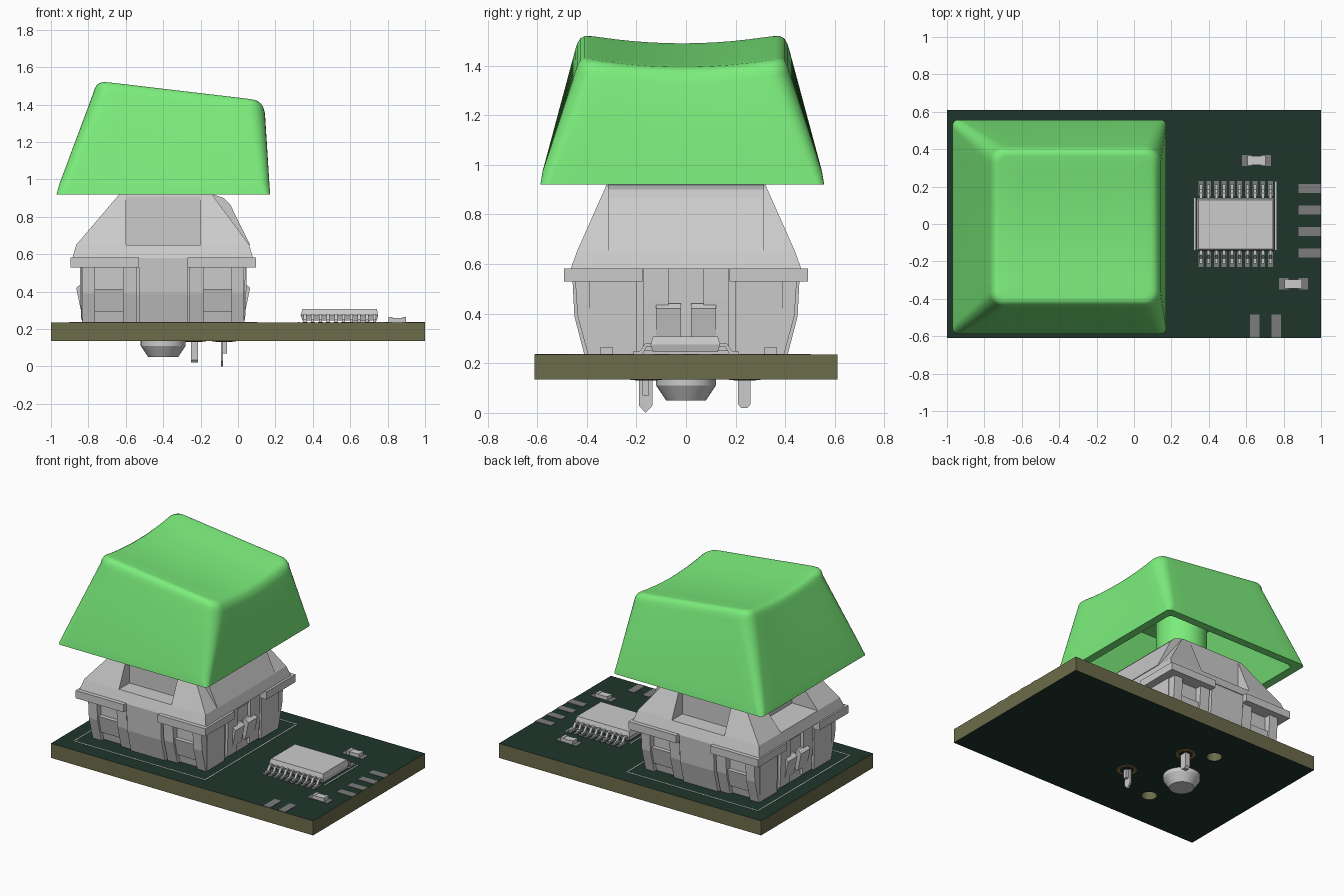
import bpy, bmesh, math

if "Cube" in bpy.data.objects:
    bpy.data.objects.remove(bpy.data.objects["Cube"])

CX = -0.4  # switch centre in x


def mat(name, c):
    m = bpy.data.materials.new(name)
    m.diffuse_color = (*c, 1)
    m.use_nodes = True
    m.node_tree.nodes["Principled BSDF"].inputs["Base Color"].default_value = m.diffuse_color
    return m


GREEN = mat("key_green", (0.2, 0.85, 0.2))
DARK = mat("board_mask", (0.013, 0.036, 0.024))
OLIVE = mat("board_edge", (0.15, 0.15, 0.07))
COPPER = mat("copper", (0.28, 0.17, 0.05))
WHITE = mat("print_white", (0.75, 0.75, 0.75))
PAD = mat("pad_grey", (0.2, 0.2, 0.2))


def finish(name, bm, material=None, smooth=None):
    bmesh.ops.recalc_face_normals(bm, faces=bm.faces)
    me = bpy.data.meshes.new(name)
    bm.to_mesh(me)
    bm.free()
    ob = bpy.data.objects.new(name, me)
    bpy.context.collection.objects.link(ob)
    if material:
        me.materials.append(material)
    if smooth:
        bpy.context.view_layer.objects.active = ob
        bpy.ops.object.select_all(action='DESELECT')
        ob.select_set(True)
        bpy.ops.object.shade_smooth_by_angle(angle=math.radians(smooth))
    return ob


def loft(bm, rings, close=True):
    vs = [[bm.verts.new(p) for p in r] for r in rings]
    n = len(vs[0])
    for a, b in zip(vs, vs[1:]):
        for i in range(n):
            j = (i + 1) % n
            bm.faces.new((a[i], a[j], b[j], b[i]))
    if close:
        bm.faces.new(vs[0][::-1])
        bm.faces.new(vs[-1])


def rect(x0, x1, y0, y1, z):
    return [(x0, y0, z), (x1, y0, z), (x1, y1, z), (x0, y1, z)]


def boxes(name, items, material=None):
    """Each item: x0, x1, y0, y1, z0, z1."""
    bm = bmesh.new()
    for x0, x1, y0, y1, z0, z1 in items:
        loft(bm, [rect(x0, x1, y0, y1, z0), rect(x0, x1, y0, y1, z1)])
    return finish(name, bm, material)


def stack(name, rings):
    bm = bmesh.new()
    loft(bm, [rect(*r) for r in rings])
    return finish(name, bm)


def prisms(name, items, axis):
    """Each item: profile of (u, z) points and a range along the axis."""
    bm = bmesh.new()
    for prof, a, b in items:
        place = (lambda u, z, t: (u, t, z)) if axis == 'Y' else (lambda u, z, t: (t, u, z))
        loft(bm, [[place(u, z, t) for u, z in prof] for t in (a, b)])
    return finish(name, bm)


def lathe(name, prof, x, y, material=None, n=32):
    bm = bmesh.new()
    loft(bm, [[(x + r * math.cos(k * math.tau / n), y + r * math.sin(k * math.tau / n), z)
               for k in range(n)] for r, z in prof])
    return finish(name, bm, material, 30)


def cut(ob, cutter):
    cutter.hide_render = True
    m = ob.modifiers.new("cut", 'BOOLEAN')
    m.operation, m.object, m.solver = 'DIFFERENCE', cutter, 'EXACT'
    bpy.context.view_layer.objects.active = ob
    bpy.ops.object.modifier_apply(modifier=m.name)
    bpy.data.objects.remove(cutter)


# circuit board with two open locating holes
board = boxes("circuit_board", [(-1, 1, -0.61, 0.61, 0.135, 0.235)], OLIVE)
for s in (-1, 1):
    cut(board, lathe("hole_cutter", [(0.05, 0), (0.05, 0.4)], CX, s * 0.325))
board.data.materials.append(DARK)
for f in board.data.polygons:
    f.material_index = 1 if abs(f.normal.z) > 0.5 else 0

# keycap: outer shell, dished top and hollow inside
def top_z(x, y):
    v = min(abs(y + 0.015) / 0.4, 1)
    return 1.526 - 0.118 * (x + 0.72) - 0.036 * (1 - v * v)


def cap_ring(x0, x1, y0, y1, r, z=None, drop=0):
    pts = []
    corners = [(x1 - r, y0 + r, -90), (x1 - r, y1 - r, 0), (x0 + r, y1 - r, 90), (x0 + r, y0 + r, 180)]
    arcs = [[(cx + r * math.cos(math.radians(a + 15 * k)), cy + r * math.sin(math.radians(a + 15 * k)))
             for k in range(7)] for cx, cy, a in corners]
    for i in range(4):
        p, q = arcs[i][-1], arcs[(i + 1) % 4][0]
        pts += arcs[i]
        pts += [(p[0] + (q[0] - p[0]) * k / 10, p[1] + (q[1] - p[1]) * k / 10) for k in range(1, 10)]
    return [(x, y, z if z is not None else top_z(x, y) - drop) for x, y in pts]


rings = [cap_ring(-0.45, -0.2, -0.12, 0.09, 0.02, 1.36),
         cap_ring(-0.7, 0.08, -0.37, 0.34, 0.05, 1.36),
         cap_ring(-0.91, 0.115, -0.53, 0.5, 0.03, 0.92),
         cap_ring(-0.97, 0.172, -0.587, 0.557, 0.03, 0.92),
         cap_ring(-0.955, 0.168, -0.578, 0.548, 0.05, 0.975),
         cap_ring(-0.773, 0.144, -0.447, 0.417, 0.085, drop=0.06)]
for ins, drop in ((0.008, 0.035), (0.02, 0.014), (0.036, 0.003), (0.055, 0)):
    rings.append(cap_ring(-0.773 + ins, 0.144 - ins, -0.447 + ins, 0.417 - ins, 0.075 - ins * 0.5, drop=drop))
for k in (0.75, 0.5, 0.25, 0.05):
    rings.append(cap_ring(-0.315 - 0.4 * k, -0.315 + 0.4 * k, -0.015 - 0.377 * k, -0.015 + 0.377 * k, 0.048 * k))
bm = bmesh.new()
loft(bm, rings)
finish("keycap", bm, GREEN, 35)
lathe("keycap_post", [(0.165, 0.94), (0.165, 1.4)], CX, 0, GREEN)

# upper switch housing: tapered, with recesses and a rounded right panel
upper = stack("upper_housing", [(-0.885, 0.08, -0.465, 0.465, 0.58), (-0.865, 0.06, -0.44, 0.44, 0.65),
                                (-0.635, -0.14, -0.32, 0.32, 0.92)])
for s in (-1, 1):
    lo, hi = sorted((s * 0.325, s * 0.6))
    cut(upper, boxes("front_recess_cutter", [(-0.6, -0.2, lo, hi, 0.65, 1)]))
cut(upper, boxes("side_recess_cutter", [(-1, -0.67, -0.2, 0.2, 0.65, 1)]))
prisms("upper_right_panel", [([(0.065, 0.65), (-0.02, 0.82), (-0.04, 0.865), (-0.075, 0.9), (-0.13, 0.918),
                               (-0.3, 0.918), (-0.3, 0.65)], -0.315, 0.315)], 'Y')
boxes("slider", [(-0.49, -0.31, -0.14, 0.14, 0.88, 0.97)])

# flange: core plus four corner plates, leaving clip notches
flange = [(-0.83, 0.03, -0.43, 0.43, 0.53, 0.585)]
for sx in (-1, 1):
    for sy in (-1, 1):
        x0, x1 = sorted((CX + sx * 0.13, CX + sx * 0.495))
        y0, y1 = sorted((sy * 0.175, sy * 0.492))
        flange.append((x0, x1, y0, y1, 0.53, 0.583))
boxes("flange", flange)

# lower switch housing with ribs, ledges and clips
stack("lower_housing", [(-0.82, 0.02, -0.37, 0.37, 0.235), (-0.825, 0.025, -0.4, 0.4, 0.38),
                        (-0.825, 0.025, -0.4, 0.4, 0.54)])
rib = [(0.36, 0.235), (0.395, 0.235), (0.437, 0.39), (0.447, 0.54), (0.36, 0.54)]
mid = [(0.36, 0.235), (0.41, 0.235), (0.45, 0.39), (0.46, 0.585), (0.36, 0.585)]
ledge = [(0.36, 0.295), (0.4, 0.295), (0.428, 0.415), (0.36, 0.415)]
ribs, clips = [], []
for s in (-1, 1):
    def flip(prof):
        return [(s * u, z) for u, z in prof]
    for t in (-1, 1):
        for u0, u1 in ((0.14, 0.215), (0.365, 0.432)):
            ribs.append((flip(rib), CX + t * u0, CX + t * u1))
        ribs.append((flip(ledge), CX + t * 0.21, CX + t * 0.37))
        # side clips on the x faces
        slat = [(CX + s * u, z) for u, z in ((0.4, 0.25), (0.438, 0.25), (0.446, 0.45), (0.446, 0.585), (0.4, 0.585))]
        hook = [(CX + s * u, z) for u, z in ((0.4, 0.3), (0.44, 0.3), (0.465, 0.42), (0.44, 0.44), (0.4, 0.44))]
        clips += [(slat, t * 0.07, t * 0.173), (hook, t * 0.02, t * 0.12)]
        corner = [(CX + s * u, z) for u, z in ((0.4, 0.235), (0.435, 0.235), (0.44, 0.54), (0.4, 0.54))]
        clips.append((corner, t * 0.2, t * 0.39))
    ribs.append((flip(mid), CX - 0.13, CX + 0.13))
prisms("housing_ribs", ribs, 'X')
prisms("housing_clips", clips, 'Y')

# centre peg and contact pins under the board
lathe("centre_peg", [(0.12, 0.24), (0.12, 0.11), (0.08, 0.05)], CX, 0)
prisms("pointed_pin", [([(-0.19, 0.24), (-0.19, 0.03), (-0.163, 0), (-0.135, 0.03), (-0.135, 0.24)],
                        -0.092, -0.08)], 'X')
boxes("pointed_pin_tab", [(-0.08, -0.06, -0.175, -0.15, 0.07, 0.24)])
prisms("round_pin", [([(0.21, 0.24), (0.21, 0.035), (0.222, 0.02), (0.248, 0.02), (0.26, 0.035), (0.26, 0.24)],
                      -0.25, -0.215)], 'X')
for x, y in ((-0.075, -0.16), (-0.235, 0.237)):
    lathe("pin_pad", [(0.064, 0.132), (0.064, 0.136)], x, y, COPPER)
    lathe("pin_hole", [(0.045, 0.131), (0.045, 0.134)], x, y, DARK)

# chip with ten legs on each side
stack("chip_body", [(0.345, 0.742, -0.133, 0.128, 0.245), (0.335, 0.75, -0.143, 0.138, 0.275),
                    (0.345, 0.742, -0.133, 0.128, 0.308)])
leg = [(0.12, 0.28), (0.165, 0.28), (0.185, 0.25), (0.212, 0.25), (0.212, 0.237), (0.175, 0.237),
       (0.158, 0.268), (0.12, 0.268)]
legs, pads = [], []
for i in range(10):
    x = 0.358 + i * 0.0413
    for s in (-1, 1):
        legs.append(([(s * u, z) for u, z in leg], x - 0.008, x + 0.008))
        y0, y1 = sorted((s * 0.15, s * 0.23))
        pads.append((x - 0.013, x + 0.013, y0, y1, 0.234, 0.238))
prisms("chip_legs", legs, 'X')

# two small parts with end caps and pads
for x, y in ((0.655, 0.34), (0.852, -0.32)):
    boxes("small_part_body", [(x - 0.028, x + 0.028, y - 0.024, y + 0.024, 0.236, 0.26)])
    boxes("small_part_ends", [(x + s * 0.037 - 0.01, x + s * 0.037 + 0.01, y - 0.026, y + 0.026, 0.235, 0.263)
                              for s in (-1, 1)])
    pads += [(x + s * 0.052 - 0.025, x + s * 0.052 + 0.025, y - 0.03, y + 0.03, 0.234, 0.238) for s in (-1, 1)]

# edge contacts and all solder pads
pads += [(0.88, 1.0, y - 0.025, y + 0.025, 0.234, 0.238) for y in (0.19, 0.075, -0.04, -0.155)]
pads += [(x - 0.026, x + 0.026, -0.608, -0.485, 0.234, 0.238) for x in (0.645, 0.76)]
boxes("solder_pads", pads, PAD)

# printed outlines
w = 0.004
lines = [(0.325 - w, 0.325 + w, -0.14, 0.14, 0.234, 0.237), (0.757 - w, 0.757 + w, -0.14, 0.228, 0.234, 0.237)]
for s in (-1, 1):
    lines.append((CX - 0.5, CX + 0.5, s * 0.5 - w, s * 0.5 + w, 0.234, 0.237))
    lines.append((CX + s * 0.5 - w, CX + s * 0.5 + w, -0.5, 0.5, 0.234, 0.237))
boxes("printed_outlines", lines, WHITE)
